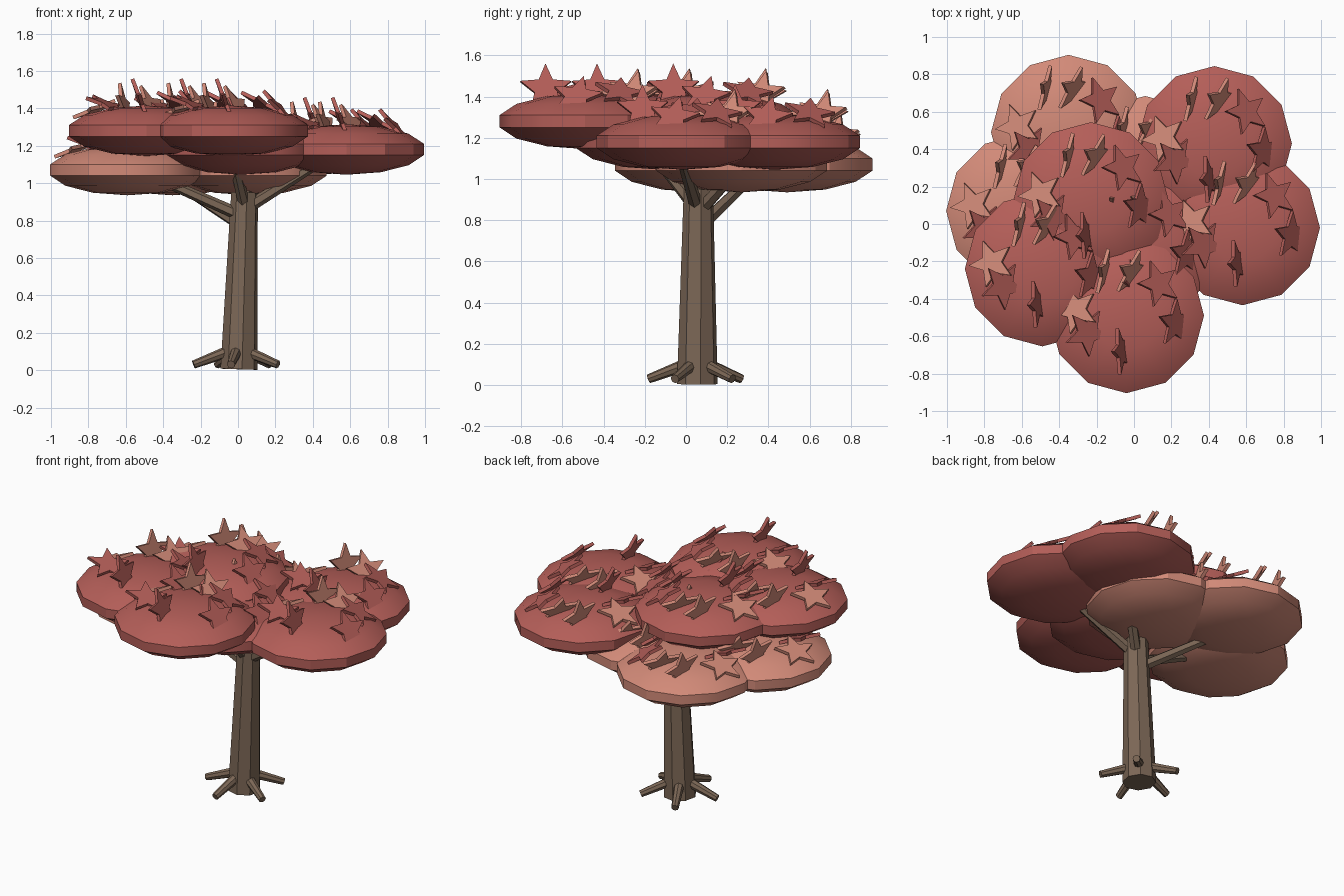
import bpy, bmesh, math
from mathutils import Vector, Matrix

if "Cube" in bpy.data.objects:
    bpy.data.objects.remove(bpy.data.objects["Cube"])


def material(name, rgb):
    m = bpy.data.materials.new(name)
    m.diffuse_color = (*rgb, 1)
    m.use_nodes = True
    m.node_tree.nodes["Principled BSDF"].inputs["Base Color"].default_value = m.diffuse_color
    return m


BARK = material("bark brown", (0.20, 0.135, 0.092))
RED = material("leaf red", (0.456, 0.112, 0.098))
LIGHT = material("leaf salmon", (0.645, 0.254, 0.188))


def finish(bm, name, mats, smooth=False):
    bmesh.ops.recalc_face_normals(bm, faces=bm.faces[:])
    me = bpy.data.meshes.new(name)
    bm.to_mesh(me)
    bm.free()
    ob = bpy.data.objects.new(name, me)
    bpy.context.collection.objects.link(ob)
    for m in mats:
        me.materials.append(m)
    if smooth:
        bpy.ops.object.select_all(action='DESELECT')
        ob.select_set(True)
        bpy.context.view_layer.objects.active = ob
        bpy.ops.object.shade_smooth_by_angle(angle=math.radians(30))
    return ob


def limb(name, a, b, r1, r2, sides):
    """Tapered prism from a to b."""
    a, b = Vector(a), Vector(b)
    d = b - a
    mat = Matrix.Translation((a + b) / 2) @ d.to_track_quat('Z', 'Y').to_matrix().to_4x4()
    bm = bmesh.new()
    bmesh.ops.create_cone(bm, cap_ends=True, segments=sides, radius1=r1,
                          radius2=r2, depth=d.length, matrix=mat)
    return finish(bm, name, [BARK])


# Trunk
limb("trunk", (0.005, 0.055, 0.005), (0.035, 0.06, 0.95), 0.1, 0.072, 8)

# Roots: five, evenly spread
for i in range(5):
    t = math.radians(45 - 72 * i)
    c, s = math.cos(t), math.sin(t)
    limb("root", (0.04 * c, 0.055 + 0.04 * s, 0.105),
         (0.24 * c, 0.055 + 0.24 * s, 0.03), 0.032, 0.022, 8)

# Branches
for a, b in [((0.01, 0.08, 0.78), (-0.36, 0.33, 1.02)),
             ((0.01, 0.05, 0.83), (-0.42, 0.06, 1.02)),
             ((0.05, 0.05, 0.87), (0.42, -0.02, 1.10)),
             ((0.04, 0.05, 0.86), (-0.02, -0.15, 1.11)),
             ((0.05, 0.08, 0.86), (0.30, 0.30, 1.10)),
             ((0.035, 0.06, 0.90), (0.06, 0.10, 1.06))]:
    limb("branch", a, b, 0.034, 0.026, 6)


def add_star(bm, centre, normal, roll, mat_index, radius=0.13, thick=0.02):
    """Flat five-pointed leaf, its first point aimed uphill."""
    n = Vector(normal).normalized()
    up = (Vector((0, 0, 1)) - n * n.z).normalized()
    side = up.cross(n)
    layers = []
    for h in (-thick / 2, thick / 2):
        ring = []
        for k in range(10):
            t = math.radians(36 * k + roll)
            r = radius if k % 2 == 0 else radius * 0.45
            ring.append(bm.verts.new(Vector(centre) + n * h
                                     + (up * math.cos(t) + side * math.sin(t)) * r))
        layers.append(ring)
    lo, hi = layers
    faces = [bm.faces.new(lo[::-1]), bm.faces.new(hi)]
    for k in range(10):
        j = (k + 1) % 10
        faces.append(bm.faces.new((lo[k], lo[j], hi[j], hi[k])))
    for f in faces:
        f.material_index = mat_index


# Star leaves of one pad: offset, normal, roll, colour (0 red, 1 salmon)
STARS = [((-0.27, 0.03, 0.115), (-0.35, 0.10, 0.93), 15, 1),
         ((-0.12, 0.23, 0.13), (0.95, -0.20, 0.22), 10, 1),
         ((0.03, 0.23, 0.13), (0.75, -0.40, 0.55), 0, 1),
         ((0.17, 0.17, 0.14), (0.50, 0.20, 0.85), 20, 0),
         ((0.26, -0.04, 0.12), (0.72, -0.10, 0.68), 10, 0),
         ((-0.21, -0.09, 0.14), (0.35, -0.15, 0.92), 25, 0),
         ((-0.03, -0.19, 0.155), (0.93, 0.05, 0.34), 0, 0)]

# Foliage pads in three tiers
PADS = [(-0.35, 0.49, 1.07, LIGHT), (-0.59, 0.07, 1.07, LIGHT), (0.06, 0.27, 1.07, LIGHT),
        (0.43, 0.43, 1.18, RED), (0.58, -0.02, 1.18, RED), (0.02, -0.12, 1.18, RED),
        (-0.49, -0.24, 1.28, RED), (-0.04, -0.49, 1.28, RED), (-0.23, 0.13, 1.28, RED)]

for x, y, z, mat in PADS:
    # Squashed ball with a flat rim band
    bm = bmesh.new()
    bmesh.ops.create_uvsphere(bm, u_segments=12, v_segments=7, radius=1)
    bmesh.ops.transform(bm, verts=bm.verts[:],
                        matrix=Matrix.Translation((x, y, z)) @ Matrix.Diagonal((0.425, 0.425, 0.135, 1)))
    finish(bm, "foliage_pad", [mat], True)

    # Leaves scattered on top
    bm = bmesh.new()
    for off, n, roll, idx in STARS:
        add_star(bm, Vector((x, y, z)) + Vector(off), n, roll, idx)
    finish(bm, "star_leaves", [RED, LIGHT])
